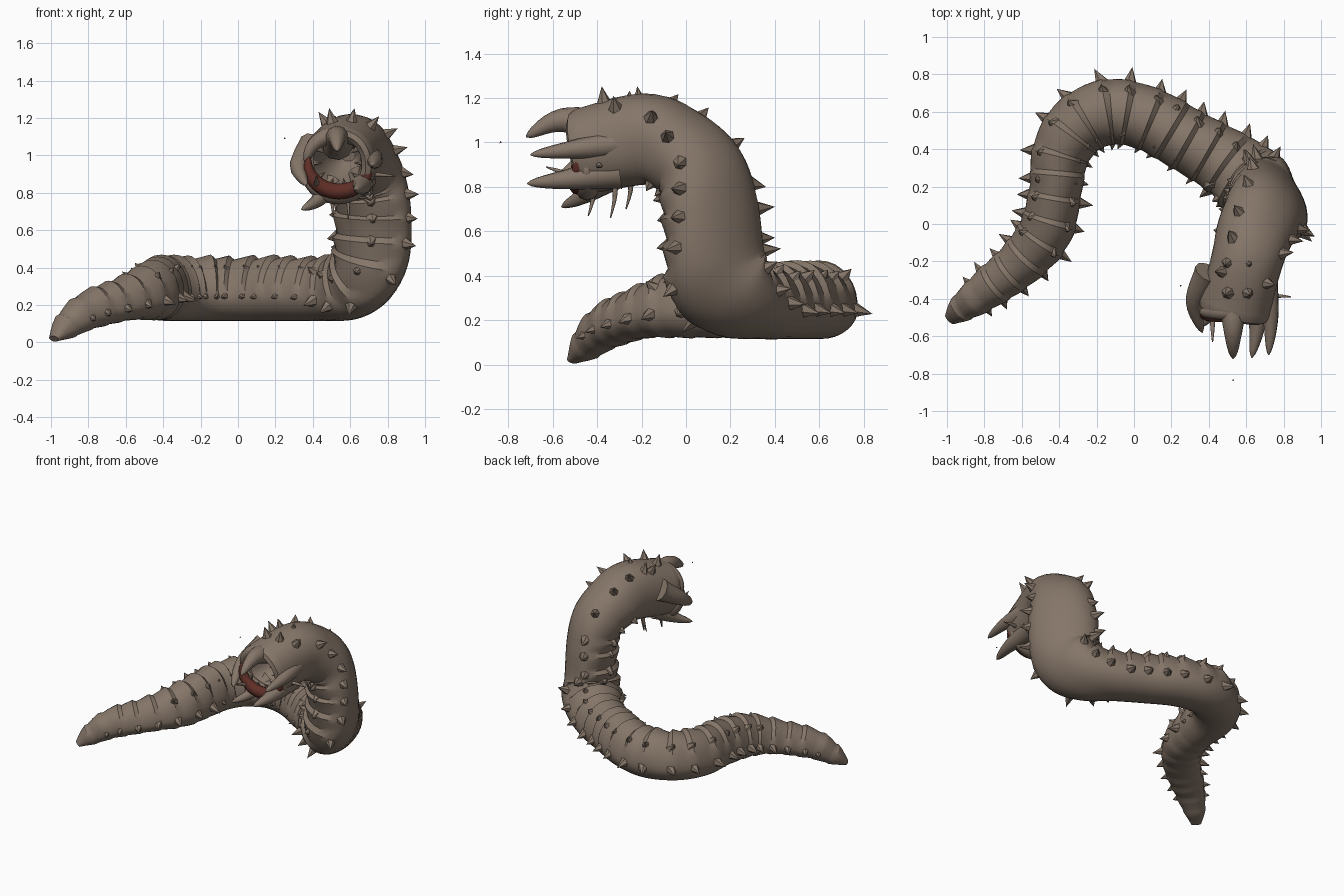
import bpy, bmesh, math, random
from mathutils import Vector as V

random.seed(4)
if "Cube" in bpy.data.objects:
    bpy.data.objects.remove(bpy.data.objects["Cube"])


def material(name, rgb):
    m = bpy.data.materials.new(name)
    m.use_nodes = True
    m.diffuse_color = (*rgb, 1)
    m.node_tree.nodes["Principled BSDF"].inputs["Base Color"].default_value = (*rgb, 1)
    return m


HIDE = material("brown hide", (.235, .18, .14))
RED = material("dark red gum", (.115, .028, .02))


def finish(bm, name, mat, angle=30):
    bmesh.ops.recalc_face_normals(bm, faces=bm.faces)
    mesh = bpy.data.meshes.new(name)
    bm.to_mesh(mesh)
    bm.free()
    mesh.materials.append(mat)
    ob = bpy.data.objects.new(name, mesh)
    bpy.context.collection.objects.link(ob)
    bpy.ops.object.select_all(action='DESELECT')
    ob.select_set(True)
    bpy.context.view_layer.objects.active = ob
    bpy.ops.object.shade_smooth_by_angle(angle=math.radians(angle))


def clamp(value):
    return min(1, max(0, value))


def spline(rows, step):
    """Smooth curve through rows of numbers, with steps of even length."""
    out = []
    final = len(rows) - 1
    for i in range(final):
        quad = [rows[max(i - 1, 0)], rows[i], rows[i + 1], rows[min(i + 2, final)]]
        count = max(2, round((V(rows[i + 1][:3]) - V(rows[i][:3])).length / step))
        for k in range(count + (i == final - 1)):
            t = k / count
            out.append([b + t * ((c - a) + t * ((2 * a - 5 * b + 4 * c - d)
                        + t * (3 * b - a - 3 * c + d))) / 2 for a, b, c, d in zip(*quad)])
    return out


def frames(points, hints):
    """Centre, side, back and forward directions at every point."""
    result = []
    for i, p in enumerate(points):
        forward = (points[min(i + 1, len(points) - 1)] - points[max(i - 1, 0)]).normalized()
        back = (hints[i] - forward * hints[i].dot(forward)).normalized()
        result.append((p, back.cross(forward), back, forward))
    return result


def circle(sides):
    return [2 * math.pi * j / sides for j in range(sides)]


def skin(bm, rings):
    loops = [[bm.verts.new(p) for p in ring] for ring in rings]
    for low, high in zip(loops, loops[1:]):
        for j in range(len(low)):
            k = (j + 1) % len(low)
            bm.faces.new((low[j], low[k], high[k], high[j]))
    bm.faces.new(loops[0])
    bm.faces.new(loops[-1])


def taper(t):
    return (1 - t) ** .65


def crescent(t):
    return max(0, math.sin(math.pi * t)) ** .5


def horn(name, rows, radius, mat=HIDE, hint=(.2, .1, 1), profile=taper):
    """Curved tube whose thickness follows a profile."""
    points = [V(p) for p in spline(rows, .03)]
    rings = []
    for i, (p, side, back, forward) in enumerate(frames(points, [V(hint)] * len(points))):
        size = max(.003, radius * profile(i / (len(points) - 1)))
        rings.append([p + (side * math.cos(a) + back * math.sin(a)) * size for a in circle(10)])
    bm = bmesh.new()
    skin(bm, rings)
    finish(bm, name, mat, 60)


def spine(bm, base, direction, length, radius):
    d = direction.normalized()
    u = d.orthogonal().normalized()
    v = d.cross(u)
    tip = bm.verts.new(base + d * length)
    foot = [bm.verts.new(base - d * radius / 2 + (u * math.cos(a) + v * math.sin(a)) * radius)
            for a in circle(6)]
    for k in range(6):
        bm.faces.new((foot[k - 1], foot[k], tip))
    bm.faces.new(foot)


# Body path from tail to mouth: x, y, z, half width, half depth
GROUND = .285
PATH = [
    (-.985, -.51, .02, .035, .02),
    (-.92, -.45, .085, .075, .07),
    (-.8, -.36, .17, .105, .1),
    (-.6, -.2, .235, .13, .118),
    (-.47, -.03, .27, .145, .15),
    (-.42, .18, GROUND, .14, .165),
    (-.39, .38, GROUND, .155, .17),
    (-.29, .53, GROUND, .17, .17),
    (-.12, .6, GROUND, .175, .17),
    (.08, .56, GROUND, .17, .17),
    (.28, .45, GROUND, .17, .17),
    (.47, .34, GROUND, .18, .17),
    (.62, .22, .32, .21, .185),
    (.7, .13, .43, .24, .185),
    (.715, .1, .7, .24, .175),
    (.69, .06, .87, .22, .18),
    (.645, -.05, .97, .205, .19),
    (.605, -.19, 1.015, .19, .205),
    (.54, -.44, .965, .195, .195),
]
samples = spline(PATH, .025)
centres = [V(s[:3]) for s in samples]
travel = [0]
for p, q in zip(centres, centres[1:]):
    travel.append(travel[-1] + (q - p).length)
total = travel[-1]
last = len(samples) - 1


def back_direction(f):
    """The back lies underneath on the ground and rolls over to the top of the head."""
    roll = math.pi * clamp((f - .6) / .36)
    return V((.7 * math.sin(roll), .55 * math.sin(roll), -math.cos(roll)))


frame = frames(centres, [back_direction(t / total) for t in travel])
SEGMENT = .118


def section(i, a, scale=1):
    """Point on the body surface: keeled sides set toward the back, round belly."""
    p, side, back, forward = frame[i]
    width, depth = samples[i][3:]
    keel = clamp((.9 - travel[i] / total) * 8) * clamp(travel[i] * 2)
    c, s = math.cos(a), math.sin(a)
    c = math.copysign(abs(c) ** .92, c)
    s = math.copysign(abs(s) ** (.9 + .2 * keel), s)
    shift = .035 * keel
    reach = depth - shift if s > 0 else depth + shift
    return p + back * shift + (side * c * width + back * s * reach) * scale


# Body with overlapping belly rings and a hollow mouth
rings = []
for i in range(len(samples)):
    part = travel[i] / SEGMENT % 1
    f = travel[i] / total
    fade = clamp((.88 - f) * 10)
    floor = .6 * clamp((.3 - f) * 10)
    rings.append([section(i, a, 1 + .14 * fade * (part - .45)
                          * min(1, max(floor, .25 - 1.5 * math.sin(a)))) for a in circle(32)])
for ahead, scale in ((.035, .95), (.05, .82), (.03, .68), (-.03, .58), (-.12, .48), (-.2, .2)):
    rings.append([section(last, a, scale) + frame[last][3] * ahead for a in circle(32)])
bm = bmesh.new()
skin(bm, rings)
finish(bm, "worm_body", HIDE, 32)

# Spines at every segment edge: two side rows that climb onto the head, two belly rows
bm = bmesh.new()
for ring in range(1, int(total / SEGMENT) - 1):
    target = (ring + .85) * SEGMENT
    i = min(range(len(travel)), key=lambda k: abs(travel[k] - target))
    f = travel[i] / total
    size = .5 + .5 * clamp(f * 4)
    inner = .5 if .28 < f < .62 else 1
    rows = [(.05 + 3.7 * max(0, f - .72), .07)]
    if .18 < f < .9:
        rows.append((-.85, .04))
    for angle, length in rows:
        for a, share in ((angle, inner), (math.pi - angle, 1)):
            base = section(i, a)
            outward = (base - centres[i]).normalized()
            lean = frame[i][3] * random.uniform(-.35, 0)
            grow = size * share * random.uniform(.8, 1.15)
            spine(bm, base, outward + lean, length * grow, .04 * size * share)
finish(bm, "body_spines", HIDE)

# Crown spines and teeth round the gullet
bm = bmesh.new()
for side in (-1, 1):
    for y in (-.37, -.21):
        spine(bm, V((.555 + side * .055, y, 1.19)), V((side * .2, -.15, 1)), .065, .036)
for a in circle(10):
    inward = V((-math.cos(a), 0, -math.sin(a)))
    spine(bm, V((.535, -.47, .96)) - inward * .12, inward + V((0, -.4, 0)), .04, .016)
finish(bm, "crown_spines_and_teeth", HIDE)

# Fang and mandibles
horn("upper_fang", [(.53, -.34, 1.06), (.53, -.56, 1.1), (.53, -.72, 1.025)], .088)
horn("left_mandible", [(.7, -.26, 1), (.73, -.5, .97), (.72, -.7, .945)], .07)
horn("lower_left_mandible", [(.66, -.3, .87), (.66, -.53, .835), (.63, -.715, .815)], .08)
horn("right_mandible", [(.4, -.26, 1.05), (.325, -.42, .94), (.365, -.58, .84)], .08)
horn("lower_right_mandible", [(.5, -.34, .84), (.42, -.47, .755), (.34, -.56, .71)], .065)


def mouth_arc(start, end, y, radius):
    steps = [math.radians(d) for d in range(start, end + 1, 15)]
    return [(.54 + radius * math.cos(a), y, .955 + .9 * radius * math.sin(a)) for a in steps]


# Lip above the mouth, red gum below it and the jaw rim behind the gum
horn("upper_lip", mouth_arc(0, 180, -.47, .175), .045, hint=(0, 1, 0), profile=crescent)
horn("lower_gum", mouth_arc(165, 360, -.485, .165), .043, RED, hint=(0, 1, 0), profile=crescent)
horn("jaw_rim", mouth_arc(180, 345, -.445, .18), .055, hint=(0, 1, 0), profile=crescent)

# Feelers hanging from the jaw
for number, (start, reach) in enumerate((
        ((.5, -.42, .81), (.01, -.02, -.14)), ((.59, -.32, .85), (0, -.02, -.19)),
        ((.54, -.25, .86), (-.02, -.02, -.16)), ((.7, -.4, .9), (.14, .01, -.01)),
        ((.42, -.5, .84), (0, -.13, .05)))):
    middle = V(start) + V(reach) / 2 + V((0, .01, 0))
    horn("feeler_%d" % (number + 1), [start, tuple(middle), tuple(V(start) + V(reach))],
         .016, hint=(.3, .5, .2))

# Loose droplets
bm = bmesh.new()
for place in ((.25, -.33, 1.09), (.53, -.835, 1)):
    spine(bm, V(place), V((0, -.3, 1)), .008, .005)
finish(bm, "droplets", HIDE)
